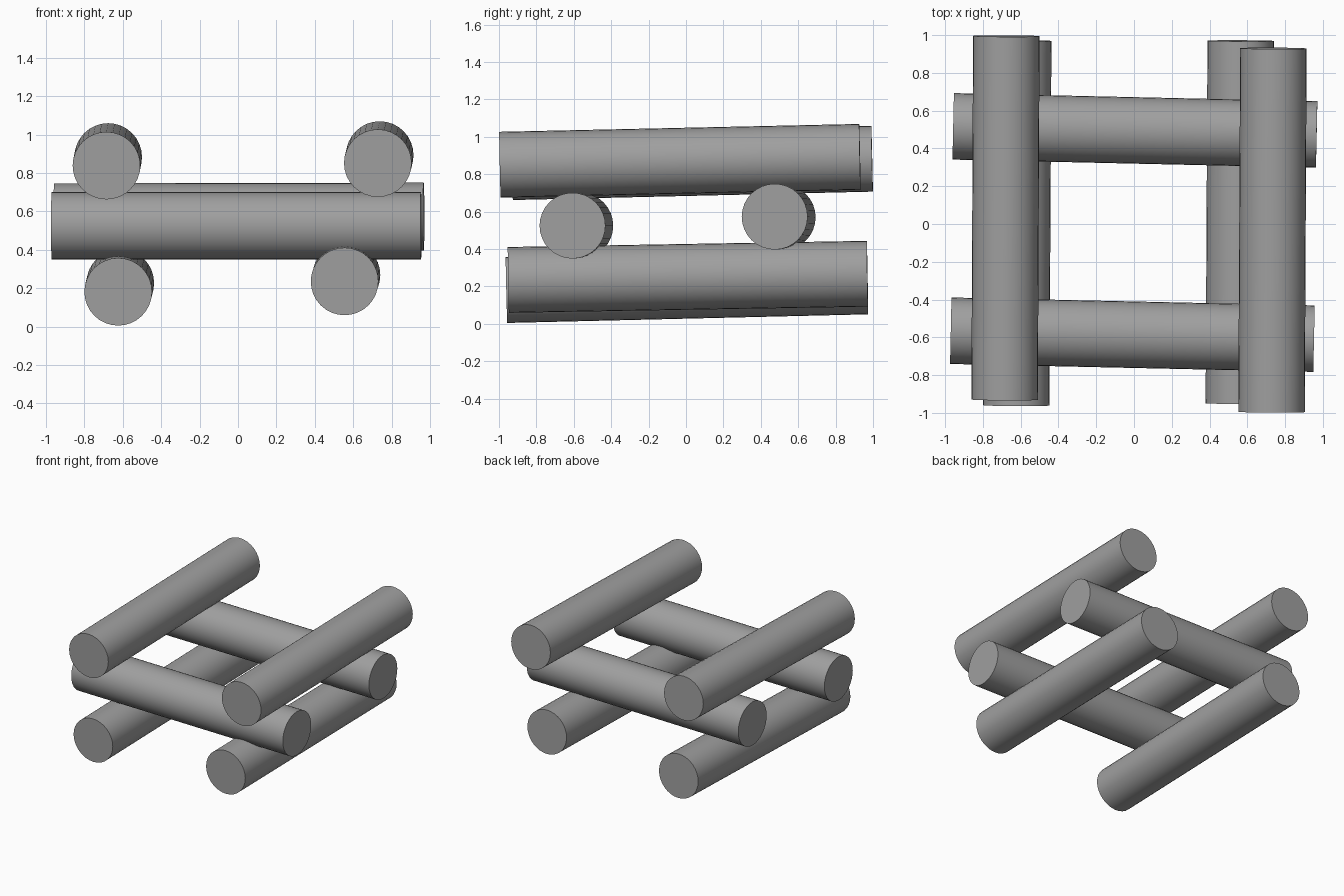
import bpy
import math
from mathutils import Vector

cube = bpy.data.objects.get("Cube")
if cube:
    bpy.data.objects.remove(cube, do_unlink=True)

RADIUS = 0.176
SIDES = 32

# Single grey for every log
grey = bpy.data.materials.new("log grey")
grey.use_nodes = True
colour = (0.35, 0.35, 0.35, 1)
grey.diffuse_color = colour
grey.node_tree.nodes["Principled BSDF"].inputs["Base Color"].default_value = colour


def log(name, start, end):
    """A round log whose axis runs from start to end."""
    a, b = Vector(start), Vector(end)
    axis = b - a
    bpy.ops.mesh.primitive_cylinder_add(
        vertices=SIDES, radius=RADIUS, depth=axis.length, location=(a + b) / 2)
    obj = bpy.context.object
    obj.name = name
    obj.rotation_euler = axis.to_track_quat("Z", "Y").to_euler()
    obj.data.materials.append(grey)
    bpy.ops.object.shade_smooth_by_angle(angle=math.radians(30))
    return obj


# Bottom layer, running front to back
log("bottom_right_log", (-0.624, -0.96, 0.181), (-0.613, 0.97, 0.227))
log("bottom_left_log", (0.555, -0.95, 0.235), (0.565, 0.97, 0.268))

# Middle layer, running side to side
log("middle_front_log", (-0.97, -0.565, 0.525), (0.953, -0.607, 0.525))
log("middle_back_log", (-0.957, 0.517, 0.57), (0.967, 0.474, 0.573))

# Top layer, running front to back
log("top_right_log", (-0.685, -0.93, 0.838), (-0.676, 0.995, 0.883))
log("top_left_log", (0.728, -0.995, 0.851), (0.738, 0.93, 0.893))
